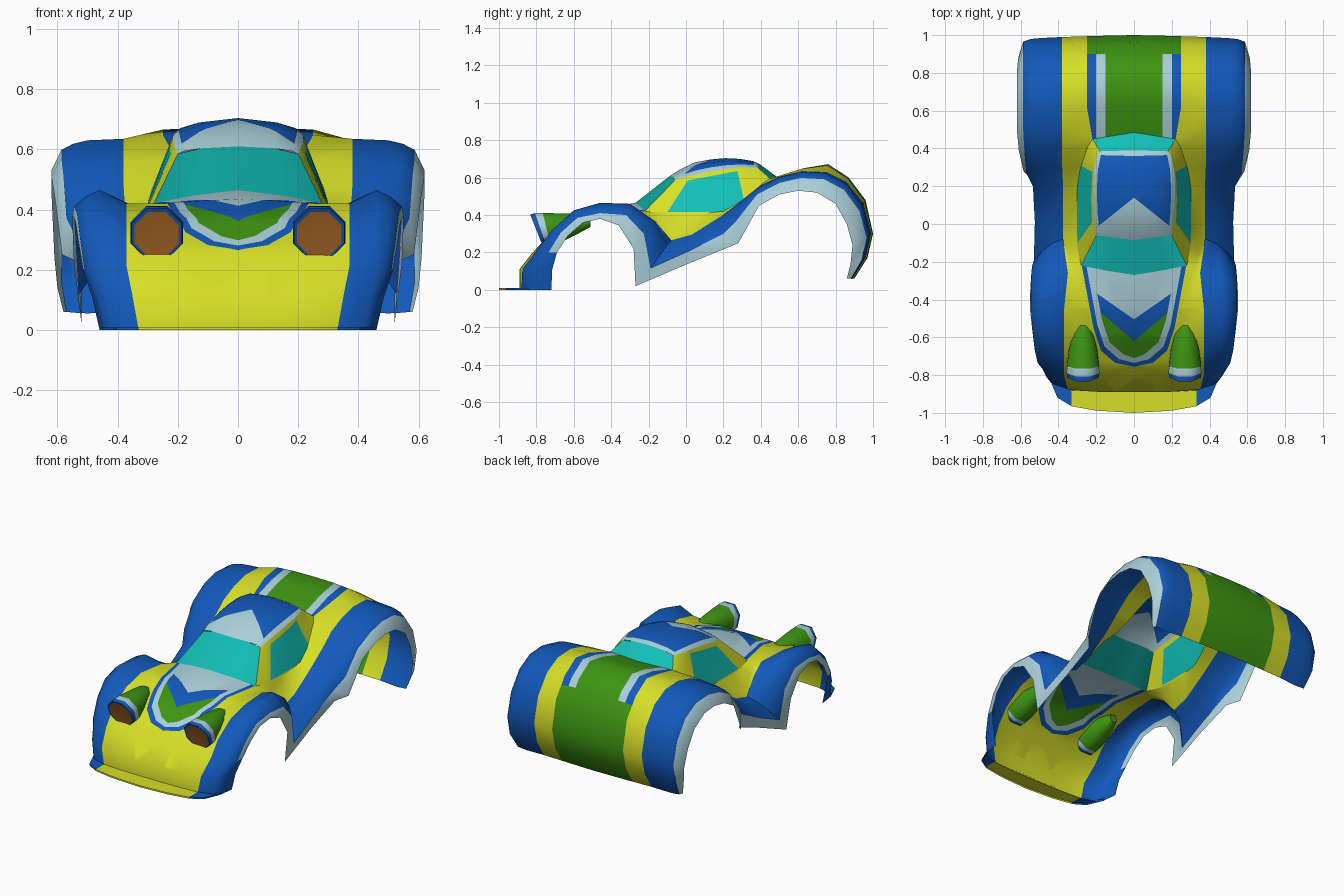
import bpy, bmesh, math
from mathutils import Vector as V

if "Cube" in bpy.data.objects:
    bpy.data.objects.remove(bpy.data.objects["Cube"])

PALETTE = {
    "yellow": (.68, .74, .02), "blue": (.006, .1, .5), "green": (.047, .3, .006),
    "silver": (.41, .63, .70), "glass_teal": (.006, .53, .48),
    "lamp_amber": (.42, .14, .02), "trim_grey": (.18, .17, .17)}
NAMES = list(PALETTE)
YEL, BLU, GRN, SIL, TEA, AMB, GRY = range(7)
for n, c in PALETTE.items():
    bpy.data.materials.new(n).diffuse_color = (*c, 1)


def finish(bm, name, angle=50):
    bmesh.ops.delete(bm, geom=[v for v in bm.verts if not v.link_faces], context='VERTS')
    me = bpy.data.meshes.new(name)
    bm.to_mesh(me)
    bm.free()
    for n in NAMES:
        me.materials.append(bpy.data.materials[n])
    ob = bpy.data.objects.new(name, me)
    bpy.context.collection.objects.link(ob)
    bpy.ops.object.select_all(action='DESELECT')
    ob.select_set(True)
    bpy.context.view_layer.objects.active = ob
    bpy.ops.object.shade_smooth_by_angle(angle=math.radians(angle))


def loft(rows, rule):
    """Skin half rows (centre to outside) on both sides; rule(i, j) gives the colour."""
    bm = bmesh.new()
    right = [[bm.verts.new(p) for p in r] for r in rows]
    left = [[v if abs(v.co.x) < 1e-6 else bm.verts.new((-v.co.x, v.co.y, v.co.z))
             for v in r] for r in right]
    for g, flip in ((right, False), (left, True)):
        for i in range(len(g) - 1):
            for j in range(len(g[0]) - 1):
                m = rule(i, j)
                if m is None:
                    continue
                q = [g[i][j], g[i][j+1], g[i+1][j+1], g[i+1][j]]
                bm.faces.new(q[::-1] if flip else q).material_index = m
    return bm


def paint(bm, pts, mat, only, ax=(0, 1), where=lambda c: True):
    """Cut a convex counter-clockwise outline into faces of one colour and paint it."""
    edges = [(V(a), V(b)) for a, b in zip(pts, pts[1:] + pts[:1])]
    pick = lambda: [f for f in bm.faces
                    if f.material_index == only and where(f.calc_center_median())]
    for a, b in edges:
        co, no = V((0, 0, 0)), V((0, 0, 0))
        co[ax[0]], co[ax[1]] = a
        no[ax[0]], no[ax[1]] = (a - b).y, (b - a).x
        fs = pick()
        geom = list({e for f in fs for e in [*f.verts, *f.edges]}) + fs
        if geom:
            bmesh.ops.bisect_plane(bm, geom=geom, plane_co=co, plane_no=no, dist=1e-5)
    for f in pick():
        c = f.calc_center_median()
        p = V((c[ax[0]], c[ax[1]]))
        if all((b - a).cross(p - a) > -1e-6 for a, b in edges):
            f.material_index = mat


def both(pts):
    return pts, [(-x, y) for x, y in pts][::-1]


def full_row(A, B, C, D, E, G):
    A, B, C, D, E, G = map(V, (A, B, C, D, E, G))
    Bm = V((-B.x, B.y, B.z))
    AB = (9 * (A + B) - Bm - C) / 16
    DE = (9 * (D + E) - C - G) / 16
    return [A, AB, B, C, D, DE, E, G]


# Front stations: centre, hood side, fender root, fender crown, rim, arch edge
rows = [full_row(*r) for r in (
    [(0, -.89, 0), (.2, -.888, 0), (.33, -.88, 0), (.42, -.85, 0), (.45, -.8, 0), (.46, -.72, 0)],
    [(0, -.89, .11), (.2, -.888, .11), (.35, -.875, .11), (.44, -.84, .11), (.475, -.78, .11), (.485, -.715, .11)],
    [(0, -.82, .2), (.2, -.815, .2), (.37, -.8, .21), (.46, -.775, .21), (.51, -.735, .2), (.515, -.69, .2)],
    [(0, -.75, .27), (.22, -.745, .28), (.37, -.73, .3), (.46, -.715, .32), (.525, -.67, .305), (.53, -.63, .29)],
    [(0, -.6, .375), (.22, -.6, .37), (.37, -.6, .385), (.46, -.6, .425), (.535, -.58, .385), (.54, -.55, .36)],
    [(0, -.45, .435), (.25, -.44, .42), (.37, -.45, .42), (.46, -.46, .465), (.545, -.46, .41), (.55, -.46, .38)],
    [(0, -.27, .465), (.28, -.22, .42), (.35, -.26, .413), (.45, -.3, .46), (.545, -.32, .4), (.55, -.36, .345)])]

# Waist stations: same columns without the centre (open under the cabin)
for r in (
    [(.3, -.12, .41), (.365, -.16, .36), (.45, -.17, .37), (.54, -.225, .3), (.545, -.28, .22)],
    [(.305, -.03, .407), (.375, -.08, .265), (.43, -.1, .24), (.53, -.19, .115), (.52, -.27, .02)],
    [(.305, .08, .407), (.375, .03, .295), (.43, .02, .27), (.525, .01, .205), (.52, .0, .135)],
    [(.3, .2, .42), (.375, .19, .395), (.44, .19, .375), (.535, .2, .3), (.53, .22, .225)],
    [(.285, .29, .47), (.38, .3, .48), (.47, .3, .47), (.57, .27, .37), (.585, .28, .25)],
    [(.245, .41, .57), (.38, .4, .56), (.5, .4, .55), (.58, .38, .51), (.61, .39, .45)]):
    rows.append(full_row((0, r[0][1], r[0][2]), *r))

# Rear stations from the tail profile: y, z, arch edge y, z, x, crown height
for k, (y, z, gy, gz, gx, cr) in enumerate((
    (.5, .605, .5, .51, .62, 0), (.62, .635, .6, .53, .62, .015),
    (.75, .63, .7, .52, .62, .042), (.86, .575, .8, .46, .62, .025),
    (.95, .46, .86, .35, .615, .02), (.99, .3, .89, .24, .61, 0),
    (.96, .17, .88, .14, .6, 0), (.89, .06, .86, .06, .58, 0))):
    A, B = (0, y + .01, z + cr), (.25, y + .004, z + cr * .85)
    if k == 0:
        A, B = (0, .485, .605), (.22, .45, .595)
    E = (min(.587, gx - .01), y * .75 + gy * .25, z * .65 + gz * .35)
    rows.append(full_row(A, B, (.38, y, z), (.5, y - .006, z - .005), E, (gx, gy, gz)))


def body_rule(i, j):
    if j < 2:
        return YEL if i < 6 else None if i < 13 else GRN
    return YEL if j == 2 else SIL if j == 6 and i >= 2 else BLU


body = loft(rows, body_rule)

# Hood shield: nested outlines, then the chevron
shield = [(.28, -.2), (.215, -.55), (.175, -.67), (.1, -.735), (0, -.755)]
hood = lambda c: -.9 < c.y < -.15 and c.z > .15 and abs(c.x) < .37
for d, mat, only in ((0, BLU, YEL), (.02, SIL, BLU), (.045, GRN, SIL)):
    half = [(x - d if x else 0, y + d) for x, y in shield]
    paint(body, [(-x, y) for x, y in half] + half[-2::-1], mat, only, where=hood)
for tip, side, mat in ((-.505, -.33, SIL), (-.62, -.405, BLU)):
    for q in both([(0, tip), (.25, side), (.25, -.1), (0, -.1)]):
        paint(body, q, mat, GRN, where=hood)

# Rear deck stripes
deck = lambda c: c.y > .4 and c.z > .42
for x0, x1, mat in ((.15, .2, SIL), (.2, .27, BLU)):
    for q in both([(x0, .4), (x1, .4), (x1, .9), (x0, .9)]):
        paint(body, q, mat, GRN, where=deck)
finish(body, "body_shell")

# Cabin: roof edge and roof centre line follow the body stations 6 to 13
roof_edge = [V(p) for p in (
    (.2, -.06, .585), (.207, -.015, .602), (.214, .06, .617), (.217, .13, .632),
    (.217, .21, .645), (.212, .29, .655), (.195, .365, .655), (.18, .385, .652))]
roof_mid = [V((0, y, z)) for y, z in (
    (-.085, .61), (-.03, .645), (.05, .682), (.13, .697),
    (.21, .704), (.29, .7), (.36, .688), (.39, .675))]


def mix(a, b, t, s):
    return V((a.x + (b.x - a.x) * t, a.y + (b.y - a.y) * t, a.z + (b.z - a.z) * s))


roof = [[m, mix(m, e, .6, .25), mix(m, e, .9, .65), e] for m, e in zip(roof_mid, roof_edge)]
bm = loft(roof, lambda i, j: SIL if j == 2 or i == 6 else BLU)
for q in both([(0, -.2), (.3, -.2), (.3, -.1), (0, .14)]):
    paint(bm, q, SIL, BLU)
finish(bm, "roof")

# Cabin sides with cut-in windows
bm = loft([[e, r[2]] for e, r in zip(roof_edge, rows[6:14])], lambda i, j: YEL)
paint(bm, [(-.1, .415), (.22, .415), (.31, .48), (.275, .635), (.01, .585)], TEA, YEL, ax=(1, 2))
finish(bm, "cabin_sides")

# Windscreen with thin grey frame, and rear window
top = [roof[0][0], roof[0][1], roof[0][3]]
bm = loft([rows[6][:3], top], lambda i, j: TEA)
for f in bmesh.ops.inset_region(bm, faces=bm.faces[:], thickness=.009, use_boundary=True)["faces"]:
    f.material_index = GRY
finish(bm, "windscreen")
bm = loft([[roof[7][0], roof[7][1], roof[7][3]], rows[13][:3]], lambda i, j: TEA)
finish(bm, "rear_window")

# Flat front lip
inner = [V((p.x, p.y, .01)) for p in (rows[0][k] for k in (0, 2, 3, 4, 6))]
outer = [V((x, y, .01)) for x, y in ((0, -1), (.2, -.988), (.33, -.965), (.405, -.92), (.452, -.81))]
foot = [V((p.x, p.y, 0)) for p in outer]
finish(loft([foot, outer, inner], lambda i, j: YEL if j < 2 else BLU), "front_lip", 30)

# Headlight pods: octagonal rings (y, centre z, radius, tilt)
RINGS = [(-.798, .318, .08, .4), (-.8, .32, .09, .4), (-.777, .323, .094, .35),
         (-.745, .326, .092, .25), (-.67, .333, .082, .1), (-.58, .352, .058, 0), (-.51, .36, .025, 0)]
RING_COL = [BLU, BLU, SIL, GRN, GRN, GRN]
for side, label in ((1, "right"), (-1, "left")):
    bm = bmesh.new()
    rings = []
    for y, zc, r, k in RINGS:
        ring = []
        for n in range(8):
            a = math.pi / 8 + n * math.pi / 4
            dz = r * math.sin(a)
            ring.append(bm.verts.new((side * .27 + r * math.cos(a), y - k * dz, zc + dz)))
        rings.append(ring)
    bm.faces.new(rings[0]).material_index = AMB
    for a, b, m in zip(rings, rings[1:], RING_COL):
        for n in range(8):
            bm.faces.new((a[n], b[n], b[n-7], a[n-7])).material_index = m
    bm.faces.new(rings[-1]).material_index = GRN
    bmesh.ops.recalc_face_normals(bm, faces=bm.faces[:])
    finish(bm, "headlight_" + label)

for m in bpy.data.materials:
    if m.users and not m.is_grease_pencil:
        m.use_nodes = True
        m.node_tree.nodes["Principled BSDF"].inputs["Base Color"].default_value = m.diffuse_color
